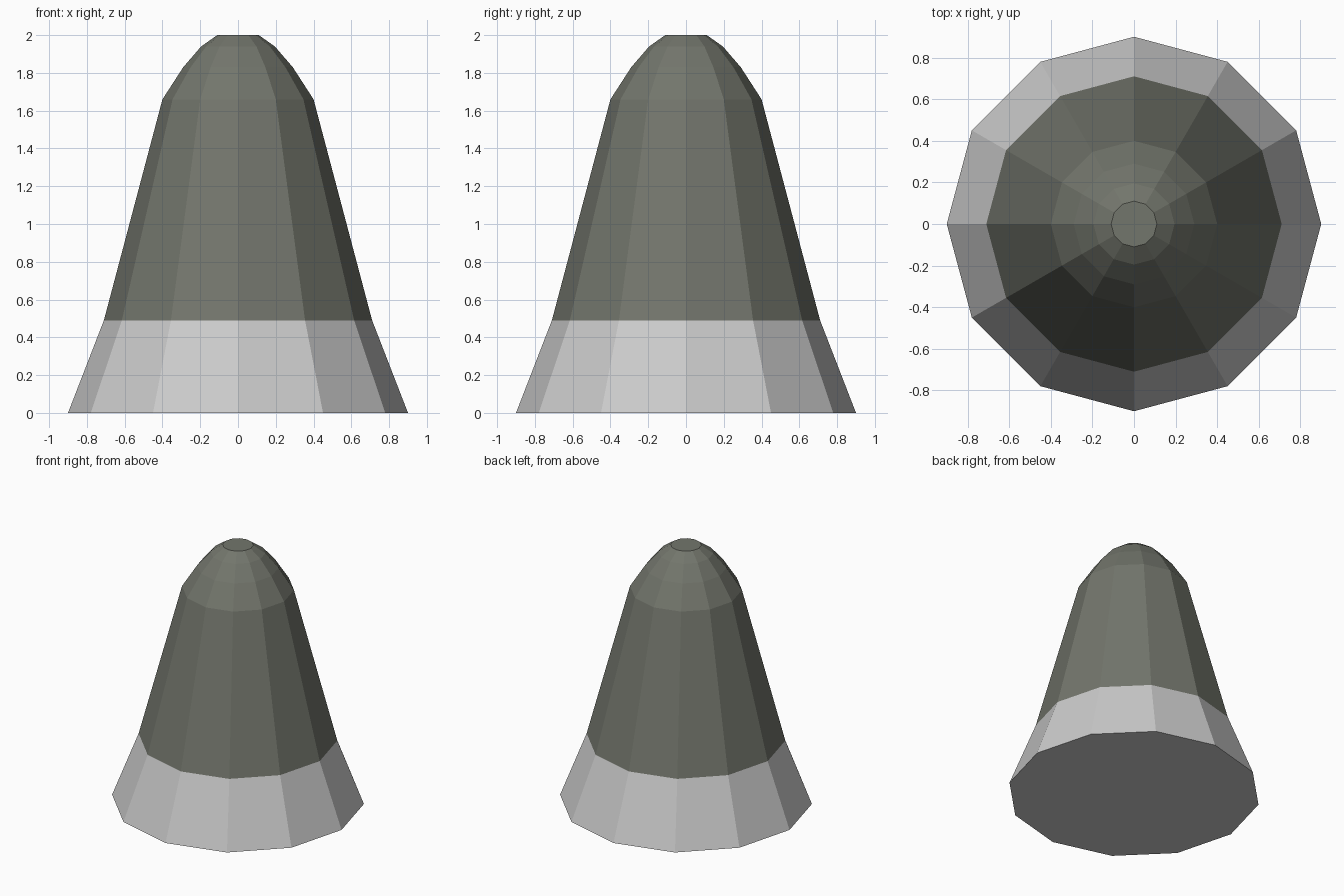
import bpy, bmesh, math

if "Cube" in bpy.data.objects:
    bpy.data.objects.remove(bpy.data.objects["Cube"])

SIDES = 12


def lathe(name, profile, cap_bottom=False, cap_top=False, color=None):
    """Revolve (radius, z) points into a flat-faced twelve-sided shell."""
    bm = bmesh.new()
    angles = [2 * math.pi * i / SIDES for i in range(SIDES)]
    rings = [[bm.verts.new((r * math.cos(a), r * math.sin(a), z)) for a in angles]
             for r, z in profile]
    for lo, hi in zip(rings, rings[1:]):
        for i in range(SIDES):
            j = (i + 1) % SIDES
            bm.faces.new((lo[i], lo[j], hi[j], hi[i]))
    if cap_bottom:
        bm.faces.new(rings[0][::-1])
    if cap_top:
        bm.faces.new(rings[-1])
    mesh = bpy.data.meshes.new(name)
    bm.to_mesh(mesh)
    bm.free()
    if color:
        mat = bpy.data.materials.new(name + "_colour")
        mat.diffuse_color = color
        mat.use_nodes = True
        mat.node_tree.nodes["Principled BSDF"].inputs["Base Color"].default_value = mat.diffuse_color
        mesh.materials.append(mat)
    obj = bpy.data.objects.new(name, mesh)
    bpy.context.collection.objects.link(obj)
    return obj


# Pale flared skirt, closed underneath
lathe("base_skirt", [(0.90, 0.0), (0.71, 0.49)], cap_bottom=True)

# Dark tapering body with rounded, flat-tipped nose
lathe("cone_body",
      [(0.71, 0.49), (0.40, 1.66), (0.29, 1.83), (0.195, 1.94), (0.11, 2.0)],
      cap_top=True, color=(0.17, 0.18, 0.15, 1))
